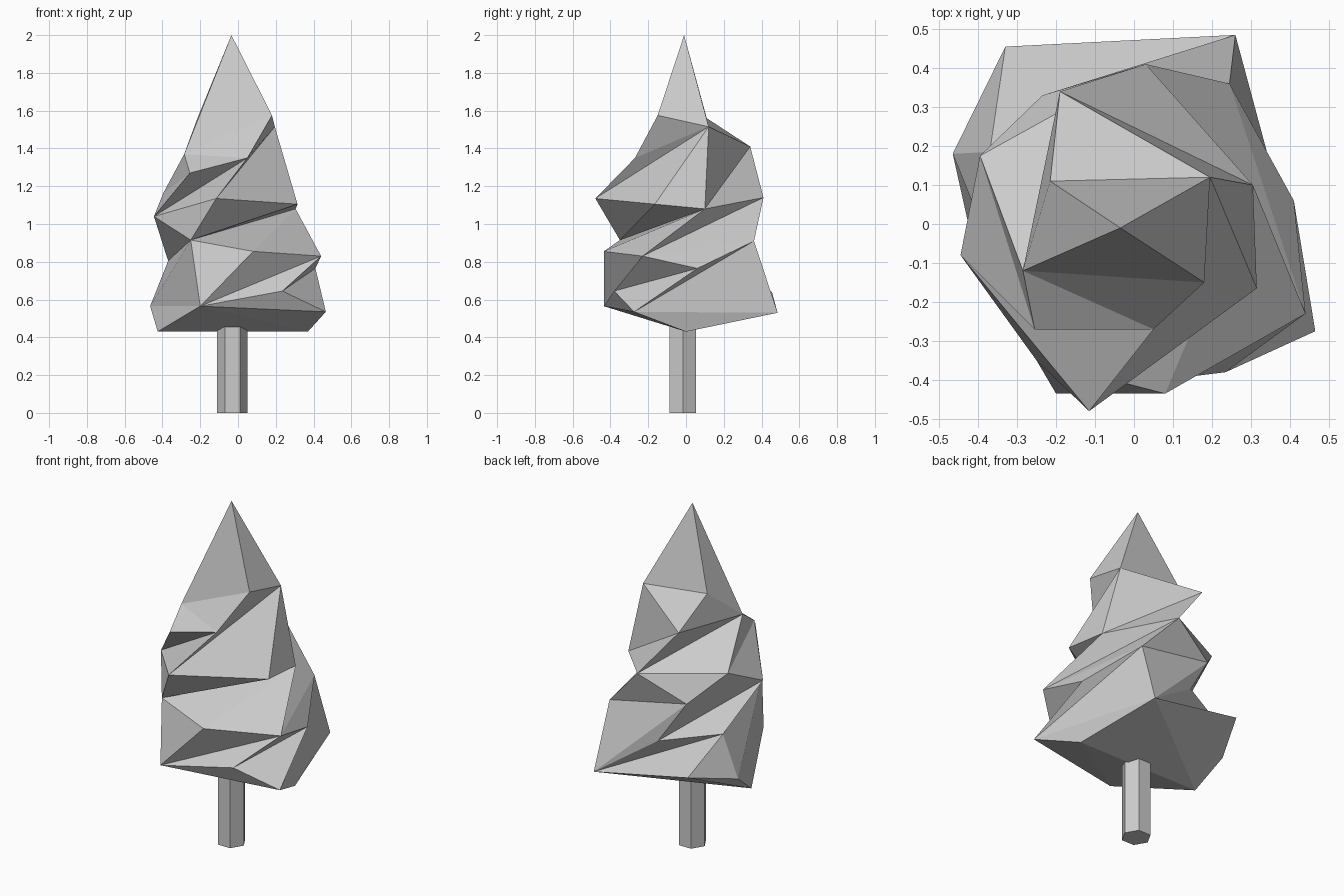
import bpy, bmesh, math

if "Cube" in bpy.data.objects:
    bpy.data.objects.remove(bpy.data.objects["Cube"])

# Foliage: a faceted spiral. Points wind downward round the tree; each one joins the
# open rim, then covers some rim points ahead of it and (optionally) behind it.
apex = (-.035, -.01, 2)
crown = [(.18, -.15, 1.575), (.195, .12, 1.515), (-.215, .11, 1.56), (-.285, -.12, 1.37)]
spiral = [  # x, y, z, points covered ahead, points covered behind
    # upper tier
    (.05, -.27, 1.35, 1), (-.115, -.48, 1.135, 0), (.315, -.165, 1.105, 0),
    (.305, .10, 1.08, 0), (-.19, .34, 1.41, 2), (.03, .41, 1.14, 0, 1),
    (-.395, .175, 1.165, 0), (-.255, -.27, 1.27, 1), (-.445, -.08, 1.04, 1, 1),
    # middle tier
    (-.25, -.35, .915, 2), (.08, -.435, .855, 0), (.44, -.23, .83, 1),
    (.245, .36, .91, 0), (-.235, .33, 1.0, 2), (-.08, .375, .76, 0),
    (-.37, .185, .805, 1),
    # skirt
    (-.465, .18, .565, 0), (-.2, -.435, .565, 2), (.235, -.38, .645, 0),
    (.41, .06, .765, 1), (.465, -.275, .535, 0, 2), (.26, .485, .53, 3),
    (-.33, .455, .64, 1),
    # underside ridge
    (-.425, 0, .43, 1, 1), (.37, 0, .43, 2),
]

bm = bmesh.new()
top = bm.verts.new(apex)
rim = [bm.verts.new(p) for p in crown]
for i in range(4):
    bm.faces.new((top, rim[i], rim[(i + 1) % 4]))
for x, y, z, ahead, *behind in spiral:
    v = bm.verts.new((x, y, z))
    bm.faces.new((rim[0], rim[-1], v))
    for _ in range(ahead):
        bm.faces.new((v, rim[1], rim[0]))
        rim.pop(0)
    for _ in range(sum(behind)):
        bm.faces.new((v, rim[-1], rim[-2]))
        rim.pop()
    rim.append(v)
bm.faces.new(rim[::-1])
bmesh.ops.recalc_face_normals(bm, faces=bm.faces)
mesh = bpy.data.meshes.new("foliage")
bm.to_mesh(mesh)
bm.free()
bpy.context.collection.objects.link(bpy.data.objects.new("foliage", mesh))

# Trunk: six-sided post
bpy.ops.mesh.primitive_cylinder_add(vertices=6, radius=.08, depth=.455,
                                    location=(-.03, -.017, .2275),
                                    rotation=(0, 0, math.radians(30)))
bpy.context.object.name = "trunk"
